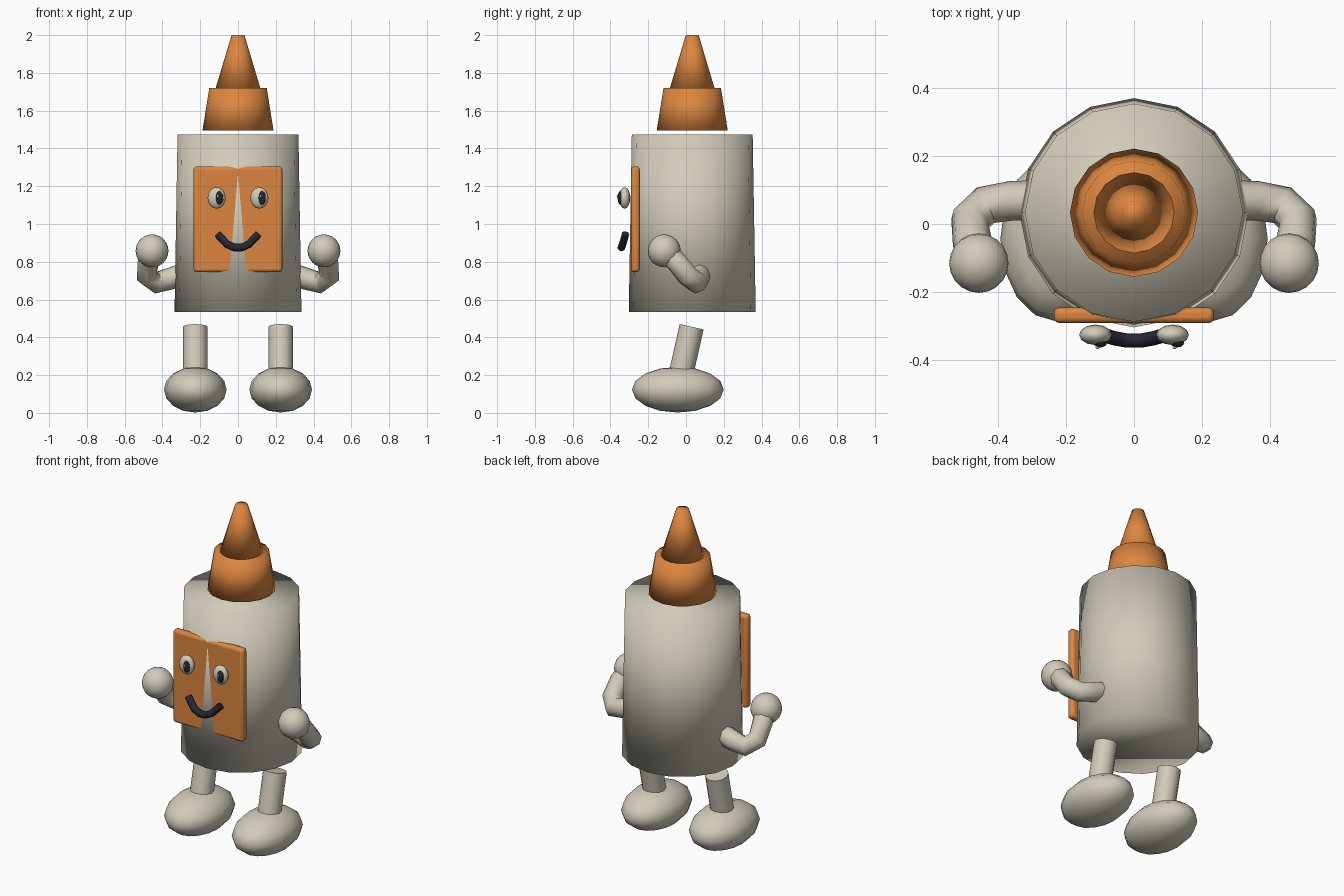
import bpy
import math
from mathutils import Vector

if "Cube" in bpy.data.objects:
    bpy.data.objects.remove(bpy.data.objects["Cube"])


def material(name, rgb):
    m = bpy.data.materials.new(name)
    m.diffuse_color = (*rgb, 1)
    m.use_nodes = True
    m.node_tree.nodes["Principled BSDF"].inputs["Base Color"].default_value = m.diffuse_color
    return m


CREAM = material("cream", (0.64, 0.60, 0.49))
ORANGE = material("orange", (0.72, 0.24, 0.05))
NAVY = material("dark_navy", (0.02, 0.02, 0.035))


def finish(name, mat):
    ob = bpy.context.object
    ob.name = name
    ob.data.materials.clear()
    ob.data.materials.append(mat)
    bpy.ops.object.shade_smooth()
    return ob


def frustum(name, mat, x, y, z0, z1, r0, r1, sides=16):
    bpy.ops.mesh.primitive_cone_add(vertices=sides, radius1=r0, radius2=r1, depth=z1 - z0,
                                    location=(x, y, (z0 + z1) / 2))
    return finish(name, mat)


def ball(name, mat, loc, radii, segs=16, rings=8):
    bpy.ops.mesh.primitive_uv_sphere_add(segments=segs, ring_count=rings, radius=1, location=loc)
    bpy.context.object.scale = radii
    bpy.ops.object.transform_apply(location=False, rotation=False, scale=True)
    return finish(name, mat)


def tube(name, mat, points, radius):
    cu = bpy.data.curves.new(name, 'CURVE')
    cu.dimensions = '3D'
    cu.bevel_depth = radius
    cu.bevel_resolution = 2
    cu.use_fill_caps = True
    sp = cu.splines.new('POLY')
    sp.points.add(len(points) - 1)
    for p, co in zip(sp.points, points):
        p.co = (*co, 1)
    ob = bpy.data.objects.new(name, cu)
    bpy.context.collection.objects.link(ob)
    bpy.ops.object.select_all(action='DESELECT')
    ob.select_set(True)
    bpy.context.view_layer.objects.active = ob
    bpy.ops.object.convert(target='MESH')
    finish(name, mat)
    bpy.ops.object.shade_smooth_by_angle(angle=math.radians(50))
    return bpy.context.object


# Bottle body and two-stage nozzle
CY = 0.033
frustum("body", CREAM, 0, CY, 0.535, 1.475, 0.336, 0.32)
frustum("nozzle_base", ORANGE, 0, CY, 1.495, 1.72, 0.188, 0.152)
frustum("nozzle_tip", ORANGE, 0, CY, 1.72, 2.0, 0.118, 0.034)

# Label plate, slightly pierced by the curved body front
bpy.ops.mesh.primitive_cube_add(size=1, location=(0, -0.2675, 1.025))
bpy.context.object.scale = (0.47, 0.046, 0.56)
bpy.ops.object.transform_apply(location=False, rotation=False, scale=True)
plate = finish("label_plate", ORANGE)
bev = plate.modifiers.new("round", 'BEVEL')
bev.width = 0.017
bev.segments = 3
bpy.ops.object.shade_smooth_by_angle(angle=math.radians(40))

# Eyes, pupils both looking the same way, with tiny glints
for side, s in (("left", -1), ("right", 1)):
    x = s * 0.113
    ball(side + "_eye", CREAM, (x, -0.325, 1.138), (0.048, 0.03, 0.057), 12, 8)
    ball(side + "_pupil", NAVY, (x + 0.014, -0.348, 1.138), (0.02, 0.014, 0.036), 12, 8)
    ball(side + "_glint", CREAM, (x + 0.006, -0.361, 1.147), (0.006, 0.006, 0.008), 8, 6)

# Smile
tube("mouth", NAVY, [(-0.108, -0.32, 0.947), (-0.058, -0.335, 0.893), (-0.02, -0.342, 0.876),
                     (0.02, -0.342, 0.876), (0.058, -0.335, 0.893), (0.108, -0.32, 0.947)], 0.021)

# Limbs, mirrored left and right
for side, s in (("left", -1), ("right", 1)):
    arm = [(0.29, 0.07, 0.735), (0.36, 0.068, 0.71), (0.435, 0.055, 0.69),
           (0.482, 0.01, 0.725), (0.475, -0.05, 0.80), (0.457, -0.10, 0.845)]
    tube(side + "_arm", CREAM, [(s * x, y, z) for x, y, z in arm], 0.058)
    ball(side + "_hand", CREAM, (s * 0.455, -0.115, 0.858), (0.087,) * 3, 20, 12)

    # Slanted leg
    a, b = Vector((s * 0.226, -0.03, 0.19)), Vector((s * 0.226, 0.03, 0.456))
    bpy.ops.mesh.primitive_cylinder_add(vertices=12, radius=0.065, depth=(b - a).length,
                                        location=(a + b) / 2,
                                        rotation=(b - a).to_track_quat('Z', 'Y').to_euler())
    finish(side + "_leg", CREAM)
    bpy.ops.object.shade_smooth_by_angle(angle=math.radians(40))
    ball(side + "_foot", CREAM, (s * 0.226, -0.043, 0.123), (0.166, 0.243, 0.121), 16, 8)
